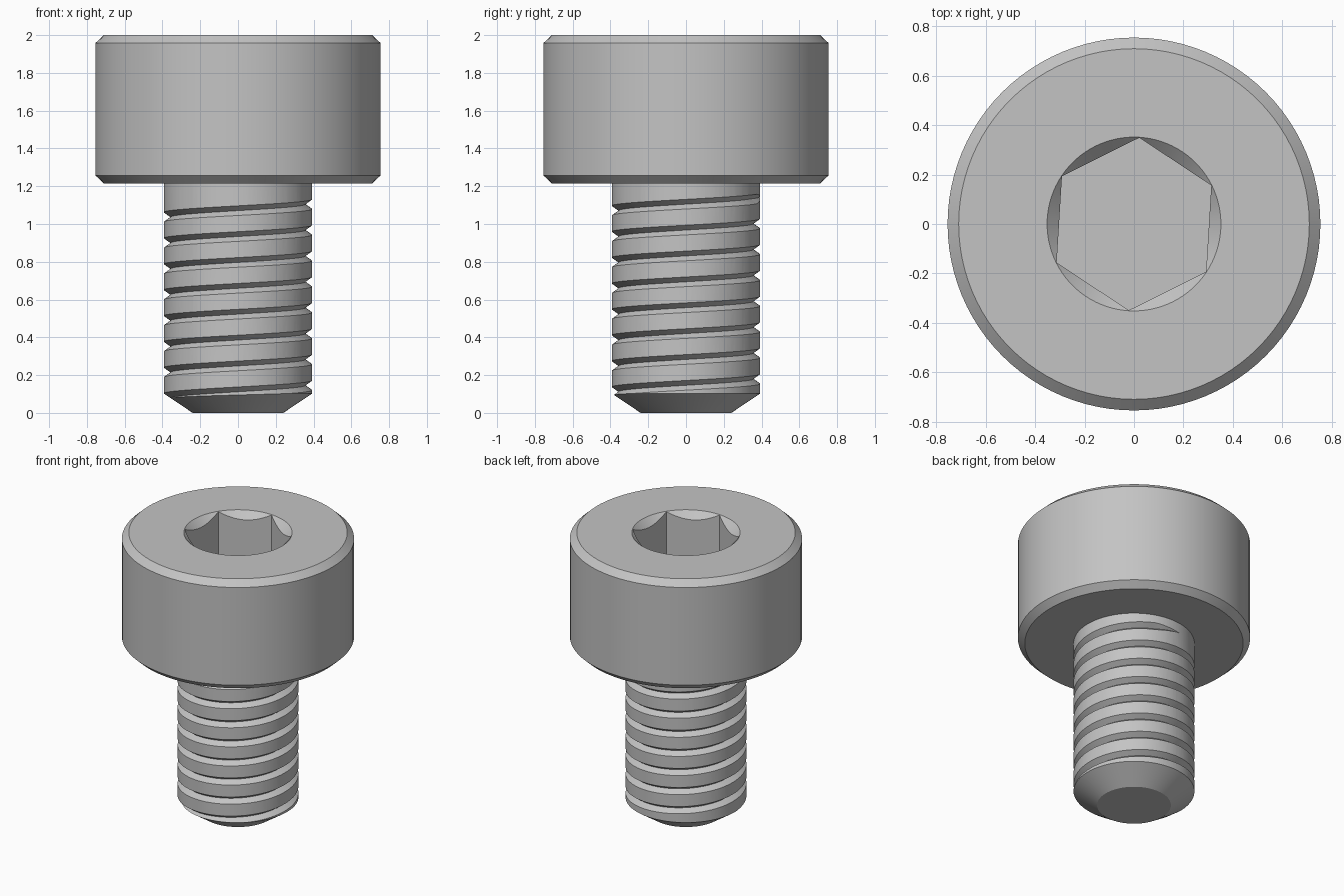
import bpy, bmesh
from math import cos, sin, pi, radians

cube = bpy.data.objects.get("Cube")
if cube:
    bpy.data.objects.remove(cube, do_unlink=True)

SIDES = 96

steel = bpy.data.materials.new("grey_steel")
steel.use_nodes = True
colour = (0.55, 0.55, 0.55, 1)
steel.diffuse_color = colour
steel.node_tree.nodes["Principled BSDF"].inputs["Base Color"].default_value = colour


def ring(radius, z, sides=SIDES, turn=0.0):
    """Horizontal ring of points."""
    return [(radius * cos(turn + 2 * pi * i / sides),
             radius * sin(turn + 2 * pi * i / sides), z) for i in range(sides)]


def loft(name, rings):
    """Closed solid skinned through rings of equal point count."""
    bm = bmesh.new()
    loops = [[bm.verts.new(p) for p in r] for r in rings]
    for a, b in zip(loops, loops[1:]):
        for i in range(len(a)):
            j = (i + 1) % len(a)
            bm.faces.new((a[i], a[j], b[j], b[i]))
    bm.faces.new(loops[0])
    bm.faces.new(loops[-1])
    bmesh.ops.recalc_face_normals(bm, faces=bm.faces)
    mesh = bpy.data.meshes.new(name)
    bm.to_mesh(mesh)
    bm.free()
    mesh.materials.append(steel)
    obj = bpy.data.objects.new(name, mesh)
    bpy.context.collection.objects.link(obj)
    return obj


def activate(obj):
    bpy.ops.object.select_all(action='DESELECT')
    obj.select_set(True)
    bpy.context.view_layer.objects.active = obj


def cut(obj, cutter):
    """Subtract the cutter and discard it."""
    cutter.hide_render = True
    mod = obj.modifiers.new("cut", 'BOOLEAN')
    mod.operation = 'DIFFERENCE'
    mod.solver = 'EXACT'
    mod.object = cutter
    activate(obj)
    bpy.ops.object.modifier_apply(modifier=mod.name)
    bpy.data.objects.remove(cutter, do_unlink=True)


# Cylindrical head with chamfered rims
head = loft("head", [ring(r, z) for r, z in
                     [(0.71, 1.215), (0.755, 1.257), (0.755, 1.958), (0.71, 2.0)]])

# Hexagonal socket with a conical lead-in
turn = radians(26.5)
cut(head, loft("socket_cutter", [ring(0.35, z, 6, turn) for z in (1.6, 2.1)]))
cut(head, loft("lead_in_cutter", [ring(r, z, SIDES, turn) for r, z in
                                  [(0.202, 1.85), (0.402, 2.05)]]))

# Shank with a tapered tip
shank = loft("threaded_shank", [ring(r, z) for r, z in
                                [(0.24, 0), (0.393, 0.103), (0.393, 1.24)]])

# Helical V groove, running out just under the head
PITCH = 0.137
sections = []
for step in range(-8 * SIDES, int(0.3 * SIDES) + 1):
    turns = step / SIDES
    z = 1.105 + PITCH * turns
    lift = max(0.0, turns - 0.2) * 0.5
    a = 2 * pi * turns
    sections.append([(r * cos(a), r * sin(a), z + dz) for r, dz in
                     [(0.357 + lift, 0), (0.43 + lift, 0.052), (0.43 + lift, -0.052)]])
cut(shank, loft("groove_cutter", sections))

for part in (head, shank):
    activate(part)
    bpy.ops.object.shade_smooth_by_angle(angle=radians(25))
